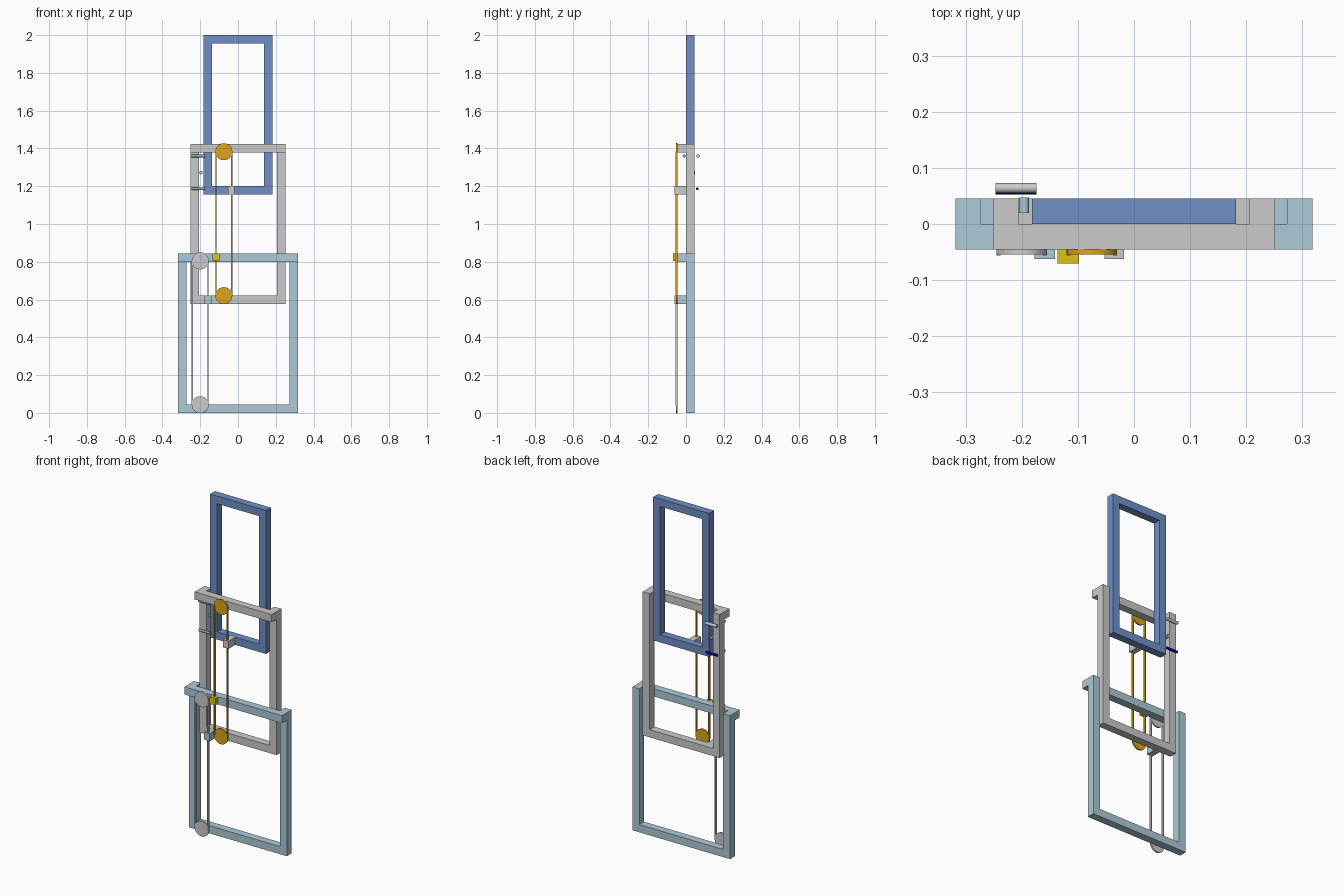
import bpy, bmesh
from mathutils import Vector

if "Cube" in bpy.data.objects:
    bpy.data.objects.remove(bpy.data.objects["Cube"])

T = 0.045            # bar thickness
H = 0.845            # height of each stage
STEP = 0.5775        # lift between stages


def material(name, rgb):
    m = bpy.data.materials.new(name)
    m.diffuse_color = (*rgb, 1)
    m.use_nodes = True
    m.node_tree.nodes["Principled BSDF"].inputs["Base Color"].default_value = m.diffuse_color
    return m


PALE = material("pale_blue", (0.42, 0.60, 0.69))
BLUE = material("mid_blue", (0.16, 0.28, 0.56))
GOLD = material("gold", (0.71, 0.38, 0.01))
YELLOW = material("yellow", (0.72, 0.55, 0.01))
NAVY = material("navy", (0.0, 0.0, 0.35))
SLATE = material("slate_blue", (0.28, 0.37, 0.48))


def finish(name, bm, mat=None):
    bmesh.ops.recalc_face_normals(bm, faces=bm.faces)
    me = bpy.data.meshes.new(name)
    bm.to_mesh(me)
    bm.free()
    ob = bpy.data.objects.new(name, me)
    bpy.context.collection.objects.link(ob)
    if mat:
        me.materials.append(mat)
    return ob


def box(name, x, y, z, mat=None):
    bm = bmesh.new()
    bmesh.ops.create_cube(bm, size=1)
    for v in bm.verts:
        v.co = [r[0] if c < 0 else r[1] for c, r in zip(v.co, (x, y, z))]
    return finish(name, bm, mat)


def rod(name, a, b, r, mat=None):
    a, b = Vector(a), Vector(b)
    bpy.ops.mesh.primitive_cylinder_add(vertices=40, radius=r, depth=(b - a).length,
                                        location=(a + b) / 2)
    ob = bpy.context.object
    ob.name = name
    ob.rotation_euler = (b - a).to_track_quat('Z', 'Y').to_euler()
    bpy.ops.object.shade_smooth_by_angle()
    if mat:
        ob.data.materials.append(mat)
    return ob


def frame(name, w, z0, mat, closed):
    """Ring (closed) or U (open) of bars, extruded from y=0 to y=T."""
    bm = bmesh.new()
    top = H - T if closed else H
    outer = [(-w, H), (-w, 0), (w, 0), (w, H)]
    inner = [(-w + T, top), (-w + T, T), (w - T, T), (w - T, top)]
    o, i = ([bm.verts.new((x, 0, z + z0)) for x, z in p] for p in (outer, inner))
    for k in range(4 if closed else 3):
        n = (k + 1) % 4
        bm.faces.new((o[k], o[n], i[n], i[k]))
    ext = bmesh.ops.extrude_face_region(bm, geom=bm.faces[:], use_keep_orig=True)
    verts = [e for e in ext["geom"] if isinstance(e, bmesh.types.BMVert)]
    bmesh.ops.translate(bm, verts=verts, vec=(0, T, 0))
    finish(name, bm, mat)


# Three telescoping frames; the lower two carry their top bar in front
frame("base_frame", 0.318, 0, PALE, False)
box("base_top_bar", (-0.318, 0.318), (-T, 0), (H - T, H), PALE)
frame("middle_frame", 0.251, STEP, None, False)
box("middle_top_bar", (-0.251, 0.251), (-T, 0), (STEP + H - T, STEP + H))
frame("upper_frame", 0.182, 2 * STEP, BLUE, True)


# Belt drives: two pulleys joined by two straight belt runs
def belt_drive(name, x, z0, mat):
    r, ya, yb = 0.045, -0.054, -0.045
    lo, hi = z0 + 0.043, z0 + H - 0.04
    for tag, z in (("lower", lo), ("upper", hi)):
        rod(f"{name}_{tag}_pulley", (x, ya, z), (x, yb, z), r, mat)
    for tag, s in (("left", -1), ("right", 1)):
        xs = sorted((x + s * (r - 0.007), x + s * r))
        box(f"{name}_{tag}_belt", xs, (ya - 0.002, yb), (lo, hi), mat)


belt_drive("base_drive", -0.2, 0, None)
belt_drive("middle_drive", -0.075, STEP, GOLD)

# Belt clamps
box("base_belt_clamp", (-0.136, -0.098), (-0.07, -T), (H - 0.042, H), YELLOW)
box("middle_belt_clamp", (-0.177, -0.141), (-0.062, 0), (STEP, STEP + T), PALE)
box("upper_belt_clamp", (-0.053, -0.018), (-0.062, 0), (2 * STEP, 2 * STEP + T))

# Guide rods in front of and behind the left middle post, and the pin between
for tag, y, z, r, mat in (("upper_front", -0.01, 1.36, 0.008, SLATE),
                          ("lower_front", -0.01, 1.186, 0.007, SLATE),
                          ("upper_back", 0.064, 1.36, 0.009, None),
                          ("lower_back", 0.06, 1.186, 0.007, NAVY)):
    rod(f"{tag}_guide_rod", (-0.247, y, z), (-0.174, y, z), r, mat)
rod("guide_pin", (-0.196, 0.02, 1.272), (-0.196, 0.047, 1.272), 0.009, PALE)
